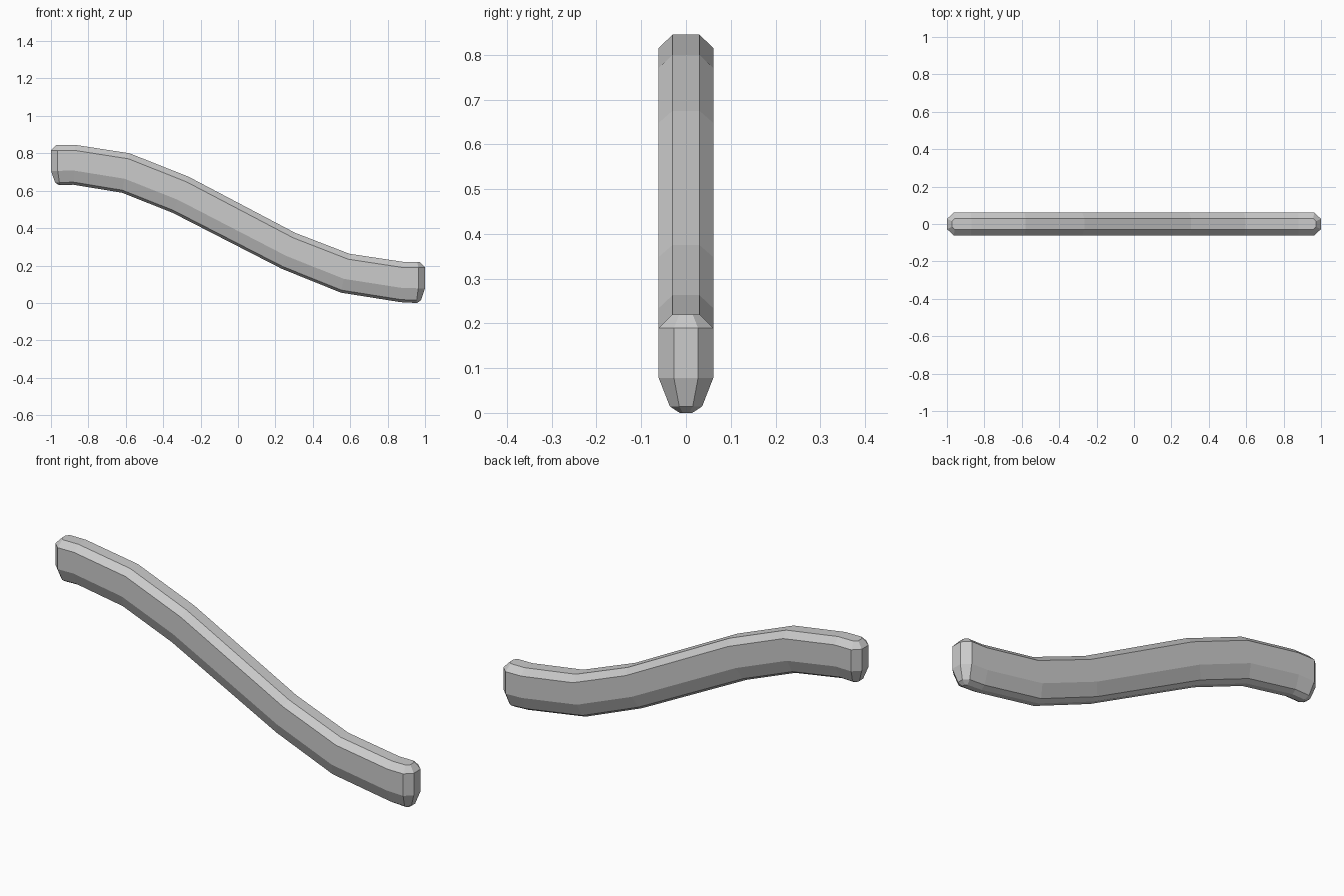
import bpy, bmesh

if "Cube" in bpy.data.objects:
    bpy.data.objects.remove(bpy.data.objects["Cube"])

# Half cross-section from top to bottom: (half width, height fraction)
PROFILE = [(0.03, 1.0), (0.061, 0.86), (0.061, 0.355), (0.036, 0.065), (0.014, 0.0)]
# Bevelled tip: (half width, distance in from the tip)
TIP = [(0.015, 0.028), (0.027, 0.0), (0.027, 0.0), (0.015, 0.022), (0.007, 0.042)]
SHOULDER = [0.042, 0.036, 0.036, 0.045, 0.052]
# Bends of the bar: top x, top z, bottom x, bottom z
BENDS = [(-0.87, 0.845, -0.88, 0.632), (-0.58, 0.80, -0.62, 0.589),
         (-0.265, 0.675, -0.35, 0.482), (0.305, 0.375, 0.235, 0.182),
         (0.595, 0.263, 0.55, 0.055), (0.88, 0.22, 0.87, 0.004)]


def closed(half):
    return half + [(x, -y, z) for x, y, z in reversed(half)]


def bend_ring(tx, tz, bx, bz):
    return closed([(bx + (tx - bx) * f, y, bz + (tz - bz) * f) for y, f in PROFILE])


def end_rings(side, top, bottom):
    zs = [bottom + (top - bottom) * f for _, f in PROFILE]
    tip = [(side * (1 - d), y, z) for (y, d), z in zip(TIP, zs)]
    shoulder = [(side * (1 - d), p[0], z) for d, p, z in zip(SHOULDER, PROFILE, zs)]
    return closed(tip), closed(shoulder)


# Curved bar lofted through its bends, with bevelled ends
left_tip, left_shoulder = end_rings(-1, 0.845, 0.630)
right_tip, right_shoulder = end_rings(1, 0.22, 0.0)
rings = [left_tip, left_shoulder] + [bend_ring(*b) for b in BENDS] + [right_shoulder, right_tip]

bm = bmesh.new()
loops = [[bm.verts.new(p) for p in ring] for ring in rings]
n = len(loops[0])
for a, b in zip(loops, loops[1:]):
    for i in range(n):
        j = (i + 1) % n
        bm.faces.new((a[i], a[j], b[j], b[i]))

# End caps as strips of quads
for loop in (loops[0], loops[-1]):
    for i in range(n // 2 - 1):
        bm.faces.new((loop[i], loop[i + 1], loop[n - 2 - i], loop[n - 1 - i]))

bmesh.ops.recalc_face_normals(bm, faces=bm.faces)
mesh = bpy.data.meshes.new("curved_bar")
bm.to_mesh(mesh)
bm.free()
bar = bpy.data.objects.new("curved_bar", mesh)
bpy.context.collection.objects.link(bar)
